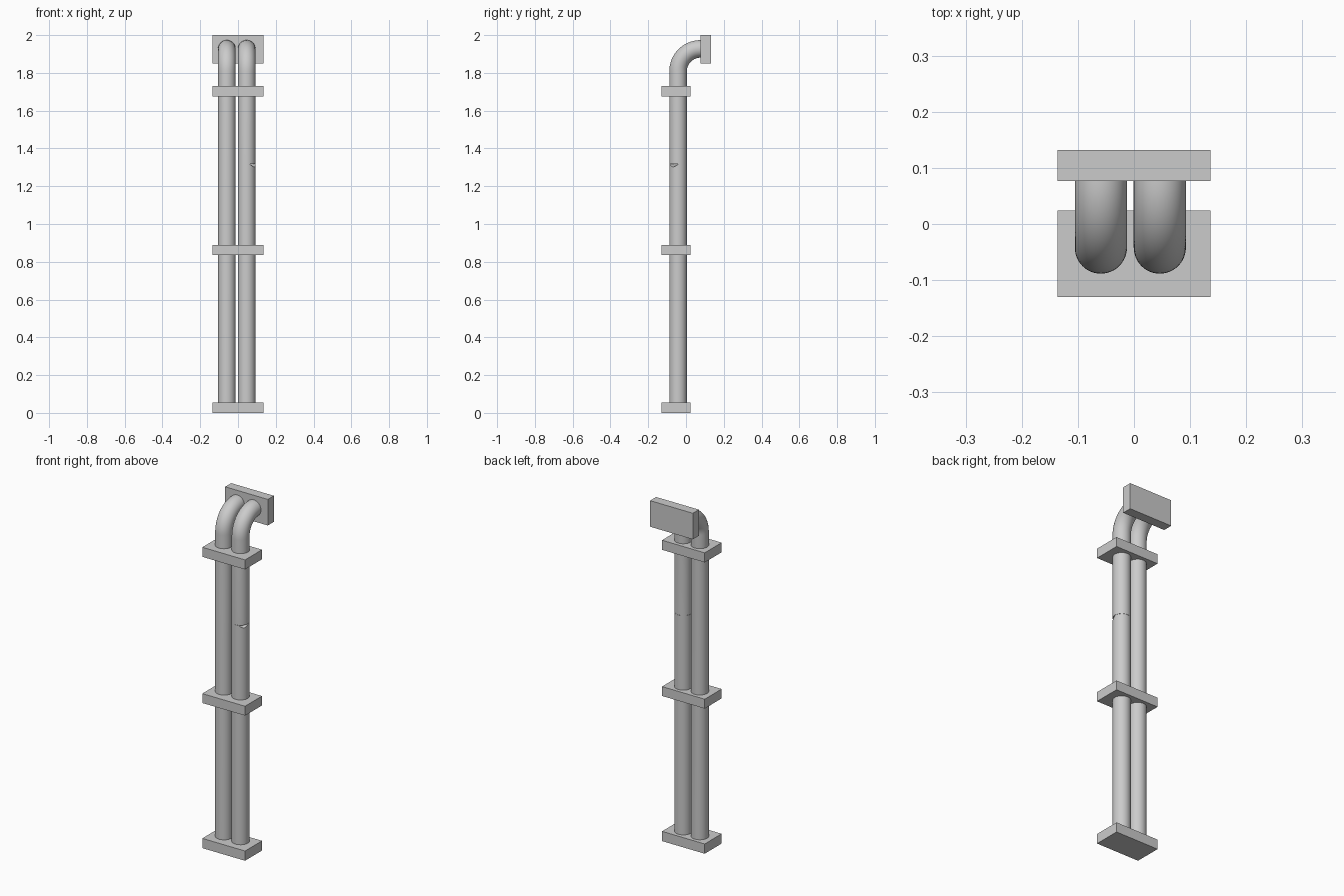
import bpy, bmesh
from math import sin, cos, pi, radians, degrees
from mathutils import Vector

if "Cube" in bpy.data.objects:
    bpy.data.objects.remove(bpy.data.objects["Cube"])

R, SEG, PIPE_Y = 0.0465, 48, -0.042
BEND, TOP_Z = 0.119, 1.927
SEAM_Z = 1.318


def box(name, lo, hi):
    bm = bmesh.new()
    bmesh.ops.create_cube(bm, size=1)
    for v in bm.verts:
        v.co = Vector([(a + b) / 2 + c * (b - a) for a, b, c in zip(lo, hi, v.co)])
    me = bpy.data.meshes.new(name)
    bm.to_mesh(me)
    bm.free()
    bpy.context.collection.objects.link(bpy.data.objects.new(name, me))


def pipe(name, x, path, chip=None):
    """Sweep a circle along (y, z, tilt) stations; chip lowers the last rim."""
    bm = bmesh.new()
    rings = []
    for i, (y, z, t) in enumerate(path):
        ring = []
        for k in range(SEG):
            a = 2 * pi * k / SEG
            u, w = R * cos(a), R * sin(a)
            dz = chip(a) if chip and i == len(path) - 1 else 0
            ring.append(bm.verts.new((x + u, y + w * cos(t), z - w * sin(t) - dz)))
        rings.append(ring)
    for r0, r1 in zip(rings, rings[1:]):
        for k in range(SEG):
            n = (k + 1) % SEG
            bm.faces.new((r0[k], r0[n], r1[n], r1[k]))
    # end caps as fans
    for ring, (y, z, t) in ((rings[0], path[0]), (rings[-1], path[-1])):
        c = bm.verts.new((x, y, z))
        for k in range(SEG):
            bm.faces.new((c, ring[k], ring[(k + 1) % SEG]))
    bmesh.ops.recalc_face_normals(bm, faces=bm.faces[:])
    me = bpy.data.meshes.new(name)
    bm.to_mesh(me)
    bm.free()
    ob = bpy.data.objects.new(name, me)
    bpy.context.collection.objects.link(ob)
    bpy.ops.object.select_all(action='DESELECT')
    ob.select_set(True)
    bpy.context.view_layer.objects.active = ob
    bpy.ops.object.shade_smooth_by_angle(angle=radians(35))


def elbow_path(start_z):
    """Straight riser, quarter bend, then into the wall plate."""
    pts = [(PIPE_Y, start_z, 0)]
    for i in range(17):
        t = pi / 2 * i / 16
        pts.append((PIPE_Y + BEND * (1 - cos(t)), TOP_Z - BEND + BEND * sin(t), t))
    pts.append((0.1, TOP_Z, pi / 2))
    return pts


def chip(a):
    """Small notch broken out of the front right of the rim."""
    d = (degrees(a) + 180) % 360 - 180
    return 0.017 * max(0, 1 - abs(d + 34) / 34) ** 0.8


# base, clamps and wall plate
for name, z0, z1 in (("base_block", 0, 0.056), ("middle_clamp", 0.835, 0.889),
                     ("upper_clamp", 1.676, 1.731)):
    box(name, (-0.136, -0.13, z0), (0.136, 0.024, z1))
box("wall_plate", (-0.136, 0.077, 1.85), (0.136, 0.132, 2.0))

# whole left pipe, and right pipe in two lengths with a chipped joint
pipe("left_pipe", -0.059, elbow_path(0.03))
pipe("right_pipe_upper", 0.046, elbow_path(SEAM_Z))
pipe("right_pipe_lower", 0.046,
     [(PIPE_Y, 0.03, 0), (PIPE_Y, SEAM_Z - 0.03, 0), (PIPE_Y, SEAM_Z - 0.001, 0)], chip)
